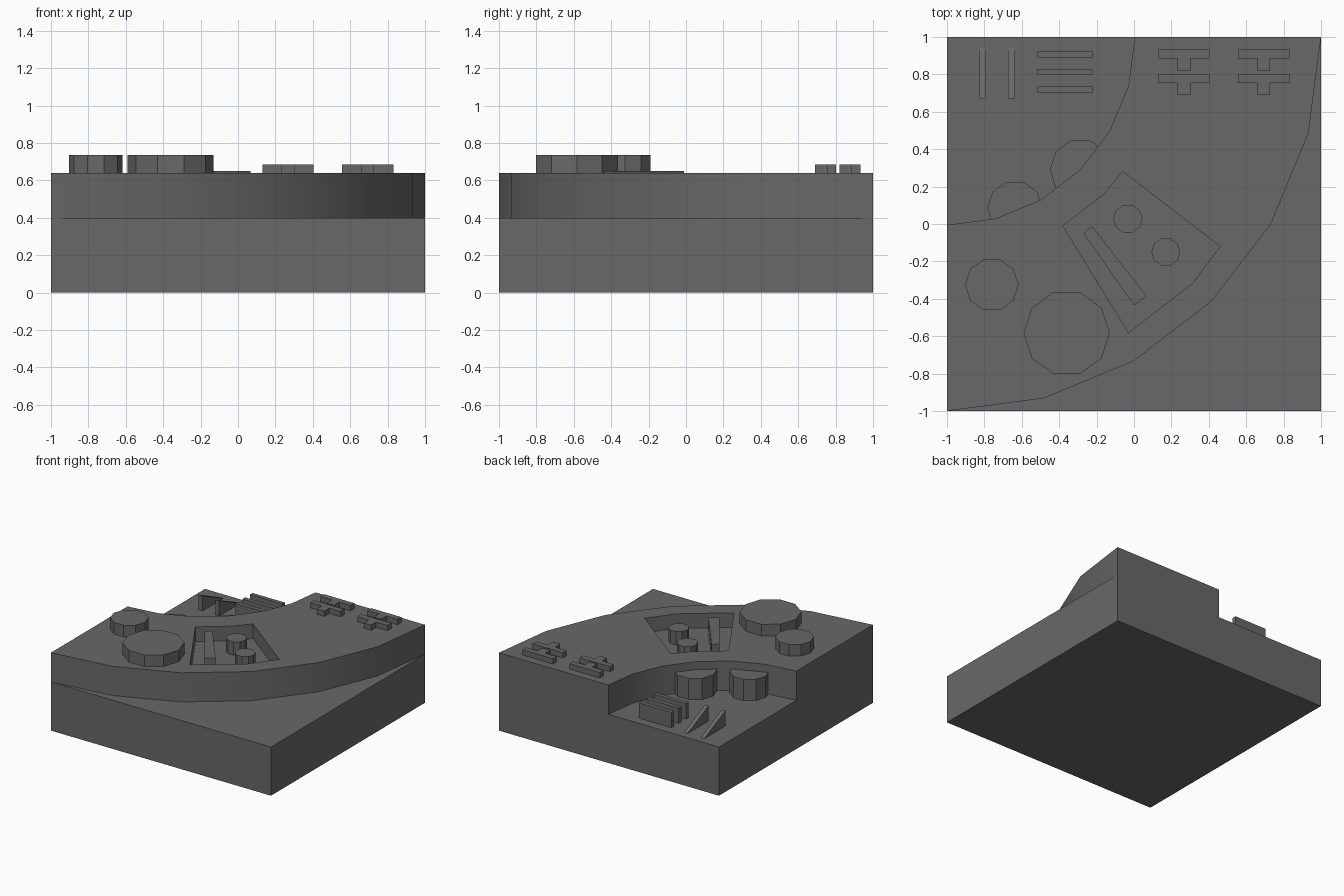
import bpy, bmesh, math

if "Cube" in bpy.data.objects:
    bpy.data.objects.remove(bpy.data.objects["Cube"])

grey = bpy.data.materials.new("dark_grey")
grey.diffuse_color = (0.14, 0.14, 0.14, 1)
grey.use_nodes = True
grey.node_tree.nodes["Principled BSDF"].inputs["Base Color"].default_value = grey.diffuse_color


def prism(name, pts, z0, z1):
    """Extrude a flat outline from z0 to z1."""
    bm = bmesh.new()
    face = bm.faces.new([bm.verts.new((x, y, z0)) for x, y in pts])
    ext = bmesh.ops.extrude_face_region(bm, geom=[face])
    for v in ext["geom"]:
        if isinstance(v, bmesh.types.BMVert):
            v.co.z = z1
    bmesh.ops.recalc_face_normals(bm, faces=bm.faces)
    me = bpy.data.meshes.new(name)
    bm.to_mesh(me)
    bm.free()
    me.materials.append(grey)
    ob = bpy.data.objects.new(name, me)
    bpy.context.collection.objects.link(ob)
    return ob


def box(name, x0, x1, y0, y1, z0, z1):
    return prism(name, [(x0, y0), (x1, y0), (x1, y1), (x0, y1)], z0, z1)


def drum(name, x, y, r, z0, z1):
    """Ten-sided cylinder."""
    return prism(name, [(x + r * math.cos(math.tau * i / 10),
                         y + r * math.sin(math.tau * i / 10)) for i in range(10)], z0, z1)


def arc(r):
    """Quarter arc about the back left corner in 15 degree steps."""
    return [(-1 + r * math.sin(math.radians(15 * i)),
             1 - r * math.cos(math.radians(15 * i))) for i in range(7)]


LOW, PIT, TOP = 0.40, 0.52, 0.64

# square base slab
box("base_slab", -1, 1, -1, 1, 0, LOW)

# curved raised terrace with a recessed pit
terrace = prism("curved_terrace", arc(2) + arc(1.005)[::-1], LOW, TOP)
cutter = prism("pit_cutter", [(-0.06, 0.28), (0.46, -0.12), (0.31, -0.32),
                              (-0.03, -0.58), (-0.38, -0.01), (-0.16, 0.16)], PIT, 0.9)
cutter.hide_render = True
mod = terrace.modifiers.new("pit", "BOOLEAN")
mod.operation = "DIFFERENCE"
mod.solver = "EXACT"
mod.object = cutter
bpy.context.view_layer.objects.active = terrace
terrace.select_set(True)
bpy.ops.object.modifier_apply(modifier="pit")
bpy.data.objects.remove(cutter)
bpy.ops.object.shade_smooth_by_angle(angle=math.radians(30))
terrace.select_set(False)

# pit contents: slanted bar and two posts
prism("pit_bar", [(-0.225, -0.01), (-0.27, -0.05), (0.0, -0.435), (0.068, -0.387)], PIT, 0.65)
drum("pit_post_large", -0.033, 0.028, 0.078, PIT, 0.63)
drum("pit_post_small", 0.17, -0.15, 0.077, PIT, 0.63)

# drums on the terrace and on the lower floor
drum("terrace_drum_small", -0.76, -0.325, 0.143, TOP, 0.735)
drum("terrace_drum_large", -0.36, -0.583, 0.23, TOP, 0.735)
drum("floor_drum_left", -0.637, 0.086, 0.147, LOW, 0.575)
drum("floor_drum_right", -0.285, 0.29, 0.165, LOW, 0.575)

# three low walls on the lower floor
for i in range(3):
    y = 0.718 + 0.095 * i
    box(f"low_wall_{i}", -0.515, -0.222, y - 0.017, y + 0.017, LOW, 0.525)

# two wedge fins: tall at the front, tapering down to the back
for i, x in enumerate((-0.81, -0.657)):
    fin = box(f"wedge_fin_{i}", x - 0.017, x + 0.017, 0.67, 0.94, LOW, 0.525)
    for v in fin.data.vertices:
        if v.co.y > 0.9 and v.co.z > 0.5:
            v.co.z = LOW + 0.002

# four T-shaped blocks on the terrace
for i, x in enumerate((0.267, 0.694)):
    for j, y in enumerate((0.69, 0.82)):
        a, b = 0.137, 0.034
        prism(f"t_block_{i}_{j}", [(x - b, y), (x + b, y), (x + b, y + 0.065), (x + a, y + 0.065),
                                   (x + a, y + 0.113), (x - a, y + 0.113), (x - a, y + 0.065),
                                   (x - b, y + 0.065)], TOP, 0.684)
